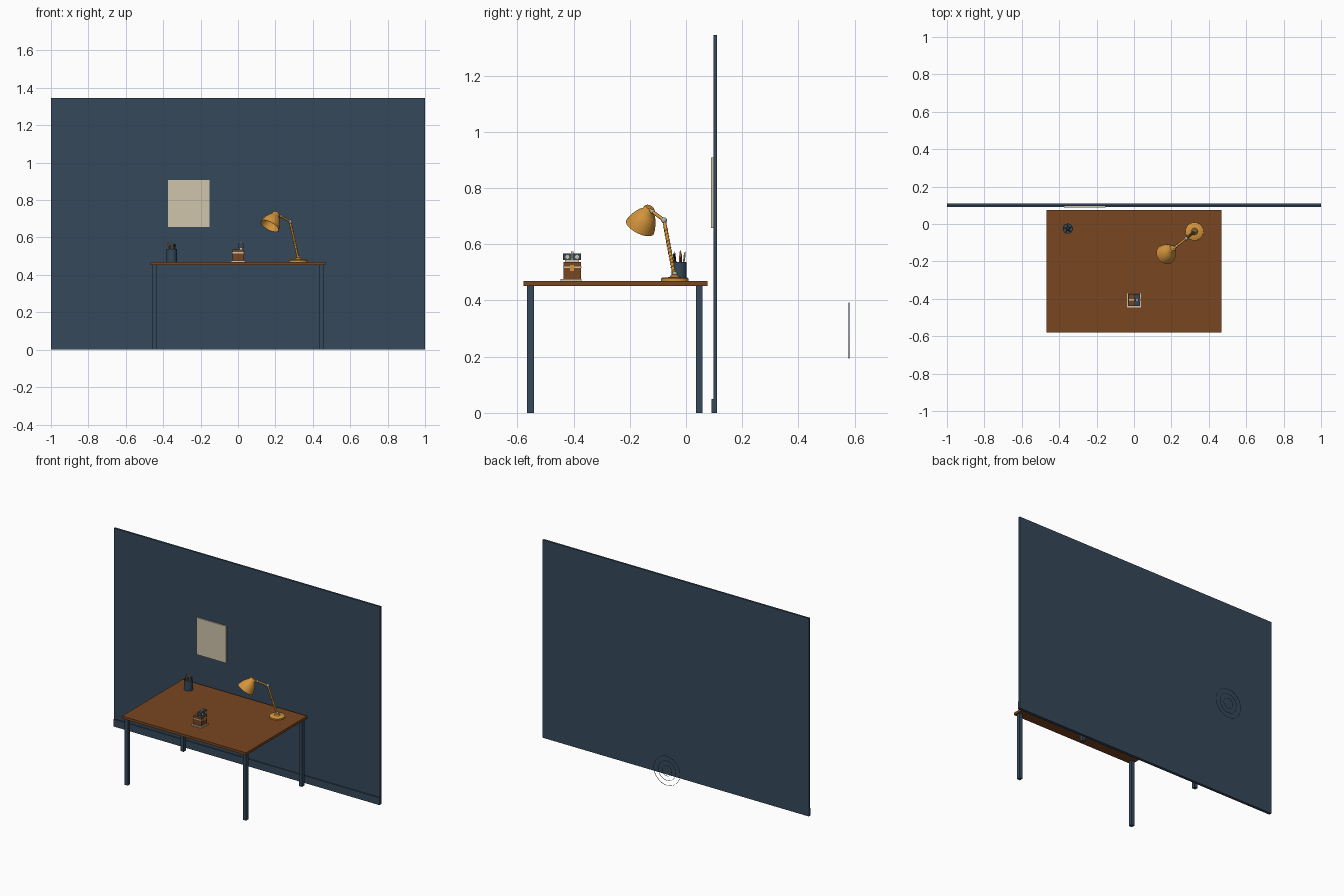
import bpy, bmesh, math
from mathutils import Vector, Matrix

if "Cube" in bpy.data.objects:
    bpy.data.objects.remove(bpy.data.objects["Cube"])

def mat(name, rgb):
    m = bpy.data.materials.new(name)
    m.diffuse_color = (*rgb, 1)
    m.use_nodes = True
    m.node_tree.nodes["Principled BSDF"].inputs["Base Color"].default_value = m.diffuse_color
    return m

NAVY = mat("navy", (0.036, 0.065, 0.102))
WOOD = mat("brown wood", (0.19, 0.062, 0.015))
CREAM = mat("cream", (0.63, 0.56, 0.41))
AMBER = mat("amber", (0.66, 0.30, 0.045))
METAL = mat("pale grey metal", (0.45, 0.43, 0.38))
DARK = mat("charcoal", (0.012, 0.016, 0.022))

def finish(name, bm, m, smooth=False):
    me = bpy.data.meshes.new(name)
    bmesh.ops.recalc_face_normals(bm, faces=bm.faces)
    bm.to_mesh(me)
    bm.free()
    ob = bpy.data.objects.new(name, me)
    bpy.context.collection.objects.link(ob)
    me.materials.append(m)
    if smooth:
        bpy.ops.object.select_all(action='DESELECT')
        ob.select_set(True)
        bpy.context.view_layer.objects.active = ob
        bpy.ops.object.shade_smooth_by_angle(angle=math.radians(40))
    return ob

def box(name, x, y, z, m):
    """Box from (min, max) pairs."""
    bm = bmesh.new()
    size = [b - a for a, b in (x, y, z)]
    mid = [(a + b) / 2 for a, b in (x, y, z)]
    bmesh.ops.create_cube(bm, size=1, matrix=Matrix.Translation(mid) @ Matrix.Diagonal((*size, 1)))
    return finish(name, bm, m)

def lathe(name, origin, axis, profile, m, n=32):
    """Spin (radius, height) points about an axis."""
    bm = bmesh.new()
    rot = Vector(axis).to_track_quat('Z', 'Y').to_matrix().to_4x4()
    M = Matrix.Translation(origin) @ rot
    rings = []
    for r, h in profile:
        rings.append([bm.verts.new(M @ Vector((r * math.cos(t), r * math.sin(t), h)))
                      for t in (2 * math.pi * i / n for i in range(n))])
    for a, b in zip(rings, rings[1:]):
        for i in range(n):
            j = (i + 1) % n
            bm.faces.new((a[i], a[j], b[j], b[i]))
    bmesh.ops.remove_doubles(bm, verts=bm.verts, dist=1e-6)
    return finish(name, bm, m, True)

def rod(name, a, b, r, m, n=12):
    a, b = Vector(a), Vector(b)
    L = (b - a).length
    return lathe(name, a, b - a, [(0, 0), (r, 0), (r, L), (0, L)], m, n)

def ball(name, c, r, m):
    bm = bmesh.new()
    bmesh.ops.create_uvsphere(bm, u_segments=20, v_segments=12, radius=r,
                              matrix=Matrix.Translation(c))
    return finish(name, bm, m, True)

# Wall with baseboard and poster
box("wall", (-1, 1), (0.097, 0.11), (0, 1.345), NAVY)
box("baseboard", (-1, 1), (0.091, 0.097), (0, 0.05), NAVY)
box("poster", (-0.375, -0.152), (0.089, 0.097), (0.657, 0.908), CREAM)

# Thin concentric rings behind the wall
for i, R in enumerate((0.099, 0.066, 0.036)):
    w = 0.0012
    lathe(f"ring_{i}", (-0.263, 0.58, 0.293), (0, 1, 0),
          [(R - w, -w), (R, -w), (R, w), (R - w, w), (R - w, -w)], NAVY, 64)

# Table
box("table_top", (-0.467, 0.467), (-0.579, 0.076), (0.452, 0.469), WOOD)
for sx in (-1, 1):
    for cy in (-0.553, 0.047):
        box("table_leg", (sx * 0.445 - 0.012, sx * 0.445 + 0.012), (cy - 0.012, cy + 0.012),
            (0, 0.452), NAVY)

# Desk lamp: base, two arms and joints
T = 0.469
foot = Vector((0.323, -0.04, T + 0.013))
elbow = Vector((0.278, -0.078, 0.685))
neck = Vector((0.208, -0.134, 0.727))
lathe("lamp_base", (0.323, -0.04, T), (0, 0, 1),
      [(0, 0), (0.049, 0), (0.049, 0.009), (0.045, 0.012), (0.018, 0.014), (0.013, 0.022), (0, 0.024)], AMBER)
rod("lamp_lower_arm", foot, elbow, 0.0065, AMBER)
rod("lamp_upper_arm", elbow, neck, 0.006, AMBER)
ball("lamp_elbow", elbow, 0.0105, METAL)
ball("lamp_foot_joint", foot + Vector((0, 0, 0.012)), 0.0095, METAL)
ball("lamp_neck", elbow.lerp(neck, 0.72), 0.0085, METAL)

# Coil around the lower arm
cu = bpy.data.curves.new("lamp_spring", 'CURVE')
cu.dimensions = '3D'
cu.bevel_depth = 0.0012
cu.bevel_resolution = 1
sp = cu.splines.new('POLY')
turns, per = 12, 12
sp.points.add(turns * per)
d = elbow - foot
q = d.to_track_quat('Z', 'Y')
for i in range(turns * per + 1):
    t = 2 * math.pi * i / per
    p = foot.lerp(elbow, 0.12 + 0.76 * i / (turns * per)) + q @ Vector((0.007 * math.cos(t), 0.007 * math.sin(t), 0))
    sp.points[i].co = (*p, 1)
cu.materials.append(AMBER)
bpy.context.collection.objects.link(bpy.data.objects.new("lamp_spring", cu))

# Lamp shade, an open bell with a bulb inside
axis = Vector((-0.43, -0.40, -0.80)).normalized()
top = Vector((0.207, -0.128, 0.732))
lathe("lamp_shade", top, axis,
      [(0, 0), (0.016, 0.001), (0.020, 0.006), (0.022, 0.018), (0.033, 0.030), (0.044, 0.050),
       (0.051, 0.070), (0.055, 0.088), (0.053, 0.088), (0.049, 0.070), (0.042, 0.051),
       (0.031, 0.032), (0.019, 0.020), (0, 0.018)], AMBER)
ball("lamp_bulb", top + axis * 0.045, 0.017, CREAM)

# Pencil cup
cx, cy = -0.354, -0.025
lathe("pencil_cup", (cx, cy, T), (0, 0, 1),
      [(0, 0), (0.027, 0), (0.027, 0.068), (0.024, 0.068), (0.024, 0.004), (0, 0.004)], NAVY)
for i, m in enumerate((WOOD, CREAM, AMBER, WOOD, DARK)):
    t = 2 * math.pi * i / 5 + 0.4
    u = Vector((math.cos(t), math.sin(t), 0))
    a = Vector((cx, cy, T + 0.005)) + u * 0.008
    b = Vector((cx, cy, T + 0.092 + 0.005 * (i % 3))) + u * 0.021
    rod(f"pencil_{i}", a, b, 0.0035, m, 6)
    lathe(f"pencil_tip_{i}", b, b - a, [(0.0035, 0), (0, 0.009)], CREAM, 6)

# Small desk machine: plinth, wooden body, tan band
box("machine_plinth", (-0.037, 0.037), (-0.447, -0.371), (T, T + 0.007), CREAM)
box("machine_body", (-0.03, 0.03), (-0.436, -0.374), (T + 0.007, T + 0.067), WOOD)
box("machine_band", (-0.032, 0.032), (-0.438, -0.372), (T + 0.046, T + 0.052), CREAM)
box("machine_clasp", (0.03, 0.034), (-0.412, -0.398), (T + 0.036, T + 0.058), AMBER)
# Standing plate with two dark windows on the right half
box("machine_head", (0.007, 0.024), (-0.43, -0.38), (T + 0.067, T + 0.082), CREAM)
for c in (-0.422, -0.388):
    box("machine_window", (0.002, 0.029), (c - 0.015, c + 0.015), (T + 0.075, T + 0.098), NAVY)
    for x in (0.002, 0.029):
        rod("machine_dial", (x - 0.001, c, T + 0.086), (x + 0.001, c, T + 0.086), 0.007, CREAM, 16)
box("machine_bridge", (0.010, 0.021), (-0.409, -0.401), (T + 0.08, T + 0.106), CREAM)
box("machine_lid_strip", (-0.028, 0.0), (-0.408, -0.402), (T + 0.067, T + 0.069), CREAM)
